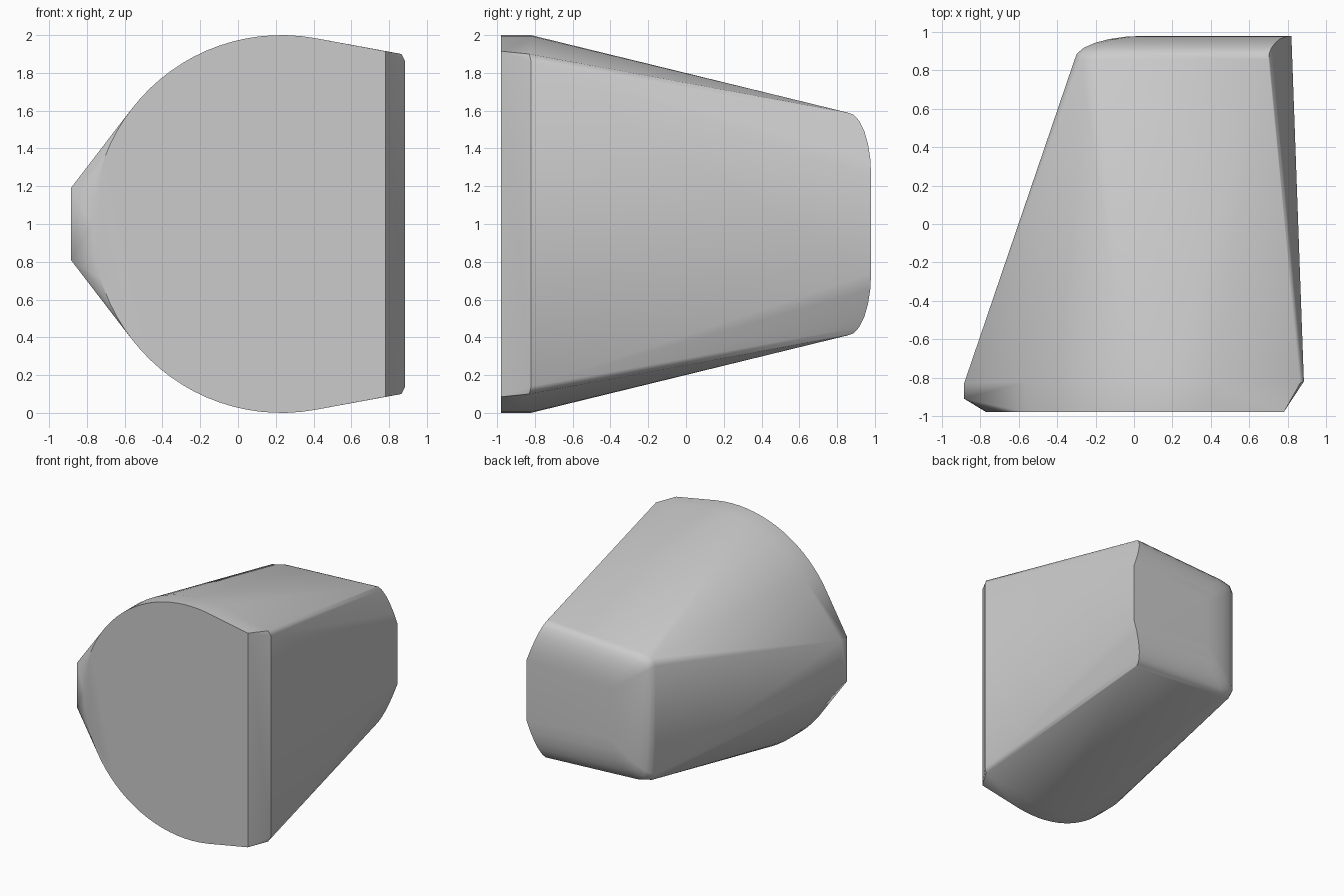
import bpy, bmesh, math

cube = bpy.data.objects.get("Cube")
if cube:
    bpy.data.objects.remove(cube, do_unlink=True)

grey = bpy.data.materials.new("plain grey")
grey.use_nodes = True
grey.diffuse_color = (0.6, 0.6, 0.6, 1)
grey.node_tree.nodes["Principled BSDF"].inputs["Base Color"].default_value = (0.6, 0.6, 0.6, 1)

points = []


def pair(x, y, h):
    """Two points mirrored above and below the middle height."""
    points.extend([(x, y, 1 + h), (x, y, 1 - h)])


# Round front plate, its top and bottom running on as tangents to a flat side
for i in range(25):
    a = math.radians(80 + 100 * i / 24)
    for y in (-0.98, -0.82):
        pair(0.23 + math.cos(a), y, math.sin(a))
pair(0.78, -0.98, 0.915)
pair(0.865, -0.83, 0.9)
pair(0.885, -0.82, 0.86)

# Narrow tab on the rounded side
for y in (-0.91, -0.83):
    pair(-0.885, y, 0.19)

# Rounded back cap: rings shrinking from the rim to the flat end
STEPS = 6
for i in range(STEPS + 1):
    a = math.pi / 2 * i / STEPS
    s, c = math.sin(a), math.cos(a)
    y = 0.855 + 0.125 * s
    left, right = 0.05 - 0.36 * c, 0.82 - 0.12 * c
    half = 0.26 + 0.33 * c
    pair(right, y, half)
    pair(left + 0.12, y, half * 0.92)
    pair(left + 0.03, y, half * 0.88)
    pair(left, y, half * 0.78)

# Skin the outline into one solid body
bm = bmesh.new()
for p in points:
    bm.verts.new(p)
bmesh.ops.remove_doubles(bm, verts=bm.verts, dist=0.002)
hull = bmesh.ops.convex_hull(bm, input=bm.verts)
loose = [v for v in bm.verts if not v.link_faces]
bmesh.ops.delete(bm, geom=loose, context="VERTS")
bmesh.ops.dissolve_limit(bm, angle_limit=math.radians(0.5), verts=bm.verts, edges=bm.edges)
bmesh.ops.recalc_face_normals(bm, faces=bm.faces)

mesh = bpy.data.meshes.new("tapered_body")
bm.to_mesh(mesh)
bm.free()
body = bpy.data.objects.new("tapered_body", mesh)
bpy.context.collection.objects.link(body)
mesh.materials.append(grey)

# Smooth the curved skin, keep the rims sharp
bpy.ops.object.select_all(action="DESELECT")
body.select_set(True)
bpy.context.view_layer.objects.active = body
bpy.ops.object.shade_smooth_by_angle(angle=math.radians(30))
